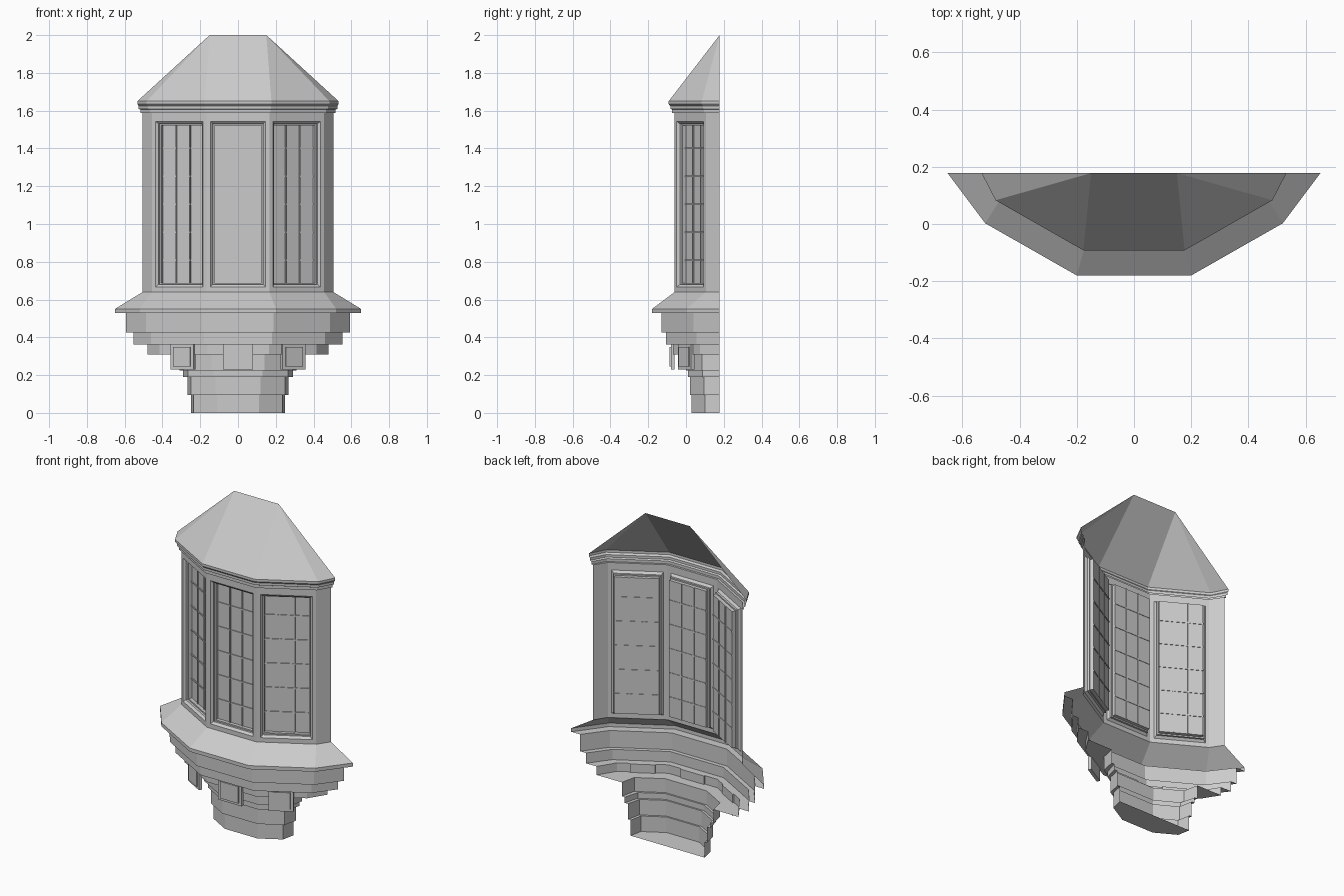
import bpy, bmesh
from mathutils import Vector, Matrix

if "Cube" in bpy.data.objects:
    bpy.data.objects.remove(bpy.data.objects["Cube"])

BACK = 0.178


def plan(z, fx, fy, cx, ex):
    """Five-sided open plan, left to right, at height z."""
    cy = min(fy + 0.57 * (cx - fx), BACK)
    right = [(fx, fy), (cx, cy), (ex, BACK)]
    return [Vector((-x, y, z)) for x, y in reversed(right)] + [Vector((x, y, z)) for x, y in right]


def finish(name, bm):
    bmesh.ops.remove_doubles(bm, verts=bm.verts, dist=1e-5)
    me = bpy.data.meshes.new(name)
    bm.to_mesh(me)
    bm.free()
    ob = bpy.data.objects.new(name, me)
    bpy.context.collection.objects.link(ob)
    return ob


def loft(name, levels, cap=False):
    """Open-backed shell through plans listed from top to bottom."""
    bm = bmesh.new()
    rings = [[bm.verts.new(p) for p in plan(*l)] for l in levels]
    for a, b in zip(rings, rings[1:]):
        for i in range(5):
            bm.faces.new((a[i], b[i], b[i + 1], a[i + 1]))
    if cap:
        bm.faces.new(rings[-1][::-1])
    bmesh.ops.dissolve_degenerate(bm, dist=1e-5, edges=bm.edges)
    return finish(name, bm)


def box(bm, frame, lo, hi):
    """Box in a local frame (along wall, outward, up)."""
    lo, hi = Vector(lo), Vector(hi)
    m = frame @ Matrix.Translation((lo + hi) / 2) @ Matrix.Diagonal((*(hi - lo), 1))
    r = bmesh.ops.create_cube(bm, size=1, matrix=m)
    fs = list({f for v in r["verts"] for f in v.link_faces})
    bmesh.ops.recalc_face_normals(bm, faces=fs)


def wall_frame(a, b):
    """Frame at the middle of edge a-b: x along wall, y inward, z up."""
    u = (b - a).normalized()
    n = Vector((-u.y, u.x, 0))
    m = Matrix((u, n, (0, 0, 1))).transposed().to_4x4()
    m.translation = (a + b) / 2
    return m


# Roof with eave moulding
loft("roof", [
    (2.0, 0.15, BACK, 0.15, 0.15),
    (1.65, 0.177, -0.092, 0.484, 0.533),
    (1.635, 0.177, -0.092, 0.484, 0.533),
    (1.625, 0.174, -0.083, 0.477, 0.526),
    (1.61, 0.174, -0.083, 0.477, 0.526),
    (1.605, 0.171, -0.073, 0.467, 0.516),
    (1.588, 0.171, -0.073, 0.467, 0.516),
    (1.588, 0.167, -0.06, 0.456, 0.505)])

# Sill, stepped corbel courses and pedestal
loft("sill_and_corbel", [
    (0.64, 0.167, -0.06, 0.456, 0.505),
    (0.55, 0.2, -0.18, 0.52, 0.652),
    (0.528, 0.2, -0.18, 0.52, 0.652),
    (0.528, 0.187, -0.13, 0.487, 0.592),
    (0.425, 0.187, -0.13, 0.487, 0.592),
    (0.425, 0.18, -0.105, 0.46, 0.552),
    (0.362, 0.18, -0.105, 0.46, 0.552),
    (0.362, 0.165, -0.068, 0.415, 0.48),
    (0.31, 0.165, -0.068, 0.415, 0.48),
    (0.31, 0.14, 0.0, 0.29, 0.31),
    (0.225, 0.14, 0.0, 0.29, 0.31),
    (0.225, 0.13, 0.01, 0.265, 0.29),
    (0.19, 0.13, 0.01, 0.265, 0.29),
    (0.19, 0.12, 0.02, 0.25, 0.268),
    (0.095, 0.12, 0.02, 0.25, 0.268),
    (0.095, 0.11, 0.03, 0.235, 0.25),
    (0.0, 0.11, 0.03, 0.235, 0.25)], cap=True)

# Walls with recessed windows
Z0, Z1 = 0.64, 1.588
base = plan(0, 0.167, -0.06, 0.456, 0.505)
walls, bars = bmesh.new(), bmesh.new()
for i in range(5):
    a, b = base[i], base[i + 1]
    fr = wall_frame(a, b)
    half = (b - a).length / 2
    rings = [(half, Z0, Z1, 0)]
    if 0 < i < 4:
        w = half - 0.022
        rings += [(w, 0.667, 1.543, 0), (w - 0.012, 0.68, 1.53, 0.012),
                  (w - 0.012, 0.68, 1.53, 0.024), (w - 0.02, 0.688, 1.522, 0.024),
                  (w - 0.02, 0.688, 1.522, 0.045)]
        # Glazing bars
        g = w - 0.02
        for k in (-1, 1):
            box(bars, fr, (k * g / 3 - 0.004, 0.038, 0.688), (k * g / 3 + 0.004, 0.049, 1.522))
        for k in range(1, 6):
            z = 0.66 + k * 0.148
            box(bars, fr, (-g, 0.04, z - 0.004), (g, 0.048, z + 0.004))
    loops = [[walls.verts.new(fr @ Vector(p)) for p in
              ((-h, d, lo), (h, d, lo), (h, d, hi), (-h, d, hi))] for h, lo, hi, d in rings]
    for p, q in zip(loops, loops[1:]):
        for k in range(4):
            n = (k + 1) % 4
            walls.faces.new((p[k], p[n], q[n], q[k]))
    walls.faces.new(loops[-1])
finish("window_walls", walls)
finish("glazing_bars", bars)

# Hanging bracket plates with raised panels under the corbel
course = plan(0, 0.165, -0.068, 0.415, 0.48)
plates = bmesh.new()
for i in (1, 2, 3):
    fr = wall_frame(course[i], course[i + 1])
    hw = 0.08 if i == 2 else 0.07
    box(plates, fr, (-hw, -0.012, 0.23), (hw, 0.008, 0.362))
    box(plates, fr, (-hw + 0.018, -0.019, 0.245), (hw - 0.018, -0.01, 0.348))
finish("bracket_plates", plates)
